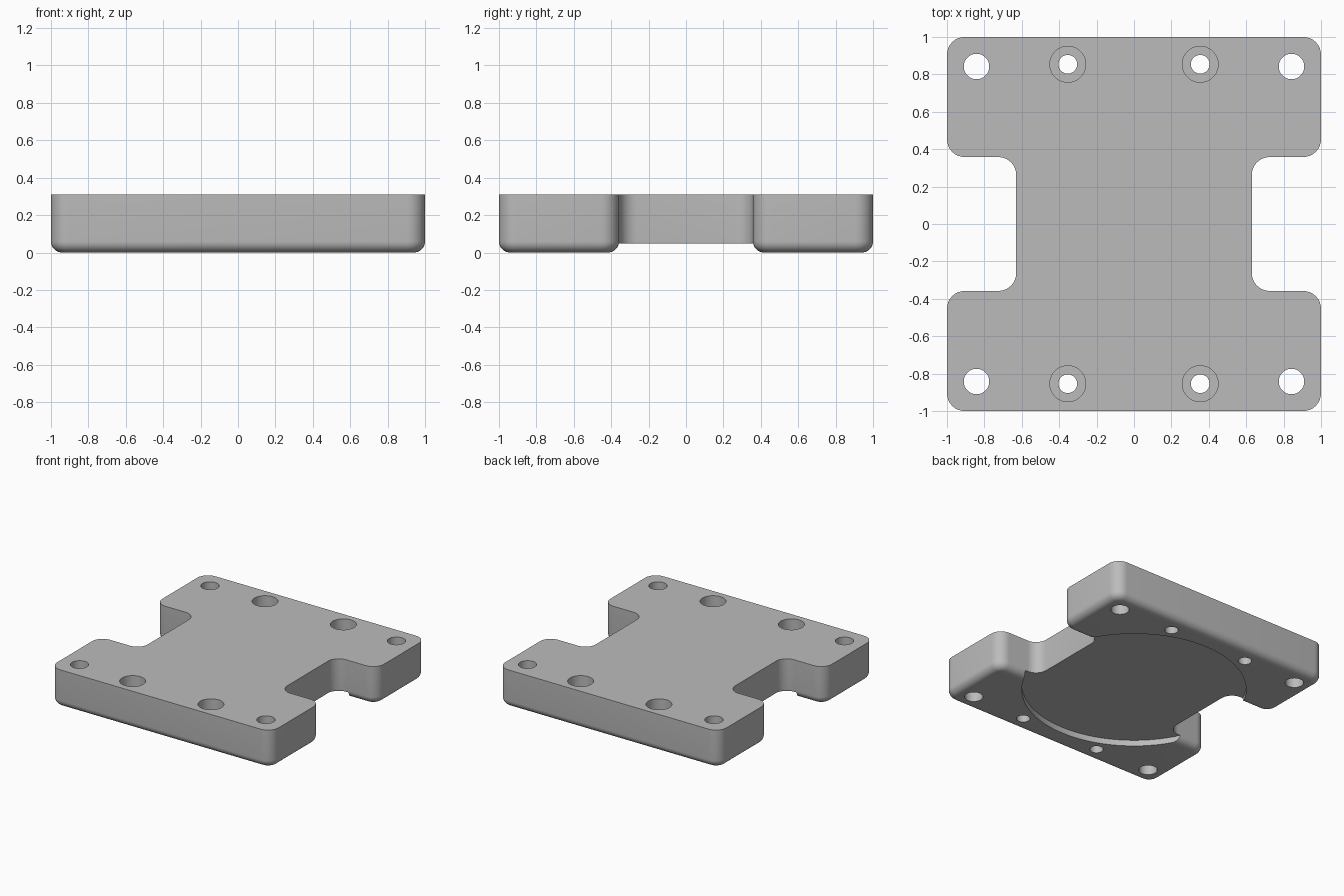
import bpy, bmesh
from math import cos, sin, pi
from mathutils import Vector

if "Cube" in bpy.data.objects:
    bpy.data.objects.remove(bpy.data.objects["Cube"])

HEIGHT, CORNER, FILLET = 0.31, 0.095, 0.06
NOTCH_Y, NECK_X = 0.358, 0.63

grey = bpy.data.materials.new("plate grey")
grey.use_nodes = True
colour = (0.5, 0.5, 0.5, 1)
grey.diffuse_color = colour
grey.node_tree.nodes["Principled BSDF"].inputs["Base Color"].default_value = colour


def loft(bm, rings):
    """Closed solid through rings ordered bottom to top, each counterclockwise."""
    loops = [[bm.verts.new(p) for p in ring] for ring in rings]
    n = len(loops[0])
    for low, high in zip(loops, loops[1:]):
        for i in range(n):
            j = (i + 1) % n
            bm.faces.new((low[i], low[j], high[j], high[i]))
    bm.faces.new(loops[0][::-1])
    bm.faces.new(loops[-1])


def circle(x, y, z, radius, n=48):
    return [(x + radius * cos(2 * pi * i / n), y + radius * sin(2 * pi * i / n), z)
            for i in range(n)]


def outline(z, inset, steps=8):
    """H-shaped outline with rounded corners, moved inward by inset."""
    half = [Vector(c) for c in ((1, -1), (1, -NOTCH_Y), (NECK_X, -NOTCH_Y),
                                (NECK_X, NOTCH_Y), (1, NOTCH_Y), (1, 1))]
    corners = half + [-c for c in half]
    ring = []
    for i, p in enumerate(corners):
        d_in = (p - corners[i - 1]).normalized()
        d_out = (corners[(i + 1) % len(corners)] - p).normalized()
        convex = d_in.cross(d_out) > 0
        radius = CORNER - inset if convex else CORNER + inset
        centre = p + (d_out - d_in) * CORNER
        for k in range(steps + 1):
            t = pi / 2 * k / steps
            q = centre + (d_in * sin(t) - d_out * cos(t)) * radius
            ring.append((q.x, q.y, z))
    return ring


def make(name, bm):
    mesh = bpy.data.meshes.new(name)
    bm.to_mesh(mesh)
    bm.free()
    mesh.materials.append(grey)
    obj = bpy.data.objects.new(name, mesh)
    bpy.context.collection.objects.link(obj)
    return obj


# plate body with a rounded lower edge
bm = bmesh.new()
rings = []
for k in range(9):
    t = pi / 2 * k / 8
    rings.append(outline(FILLET * (1 - sin(t)) if k < 8 else 0, FILLET * (1 - cos(t))))
loft(bm, rings[::-1] + [outline(HEIGHT, 0)])
plate = make("mounting_plate", bm)

# cutters: round recess underneath, corner holes, counterbored holes
bm = bmesh.new()
loft(bm, [circle(0, 0, -0.1, 0.83, 128), circle(0, 0, 0.048, 0.83, 128)])
for sx in (-1, 1):
    for sy in (-1, 1):
        x, y = 0.842 * sx, 0.842 * sy
        loft(bm, [circle(x, y, -0.1, 0.068), circle(x, y, 0.5, 0.068)])
        x, y = 0.354 * sx, 0.854 * sy
        loft(bm, [circle(x, y, -0.1, 0.05), circle(x, y, 0.14, 0.05),
                  circle(x, y, 0.14, 0.096), circle(x, y, 0.5, 0.096)])
cutter = make("hole_cutter", bm)
cutter.hide_render = True

cut = plate.modifiers.new("holes", "BOOLEAN")
cut.operation = "DIFFERENCE"
cut.solver = "EXACT"
cut.object = cutter
bpy.ops.object.select_all(action="DESELECT")
plate.select_set(True)
bpy.context.view_layer.objects.active = plate
bpy.ops.object.modifier_apply(modifier=cut.name)
bpy.data.objects.remove(cutter)
bpy.ops.object.shade_smooth_by_angle(angle=pi / 6)
